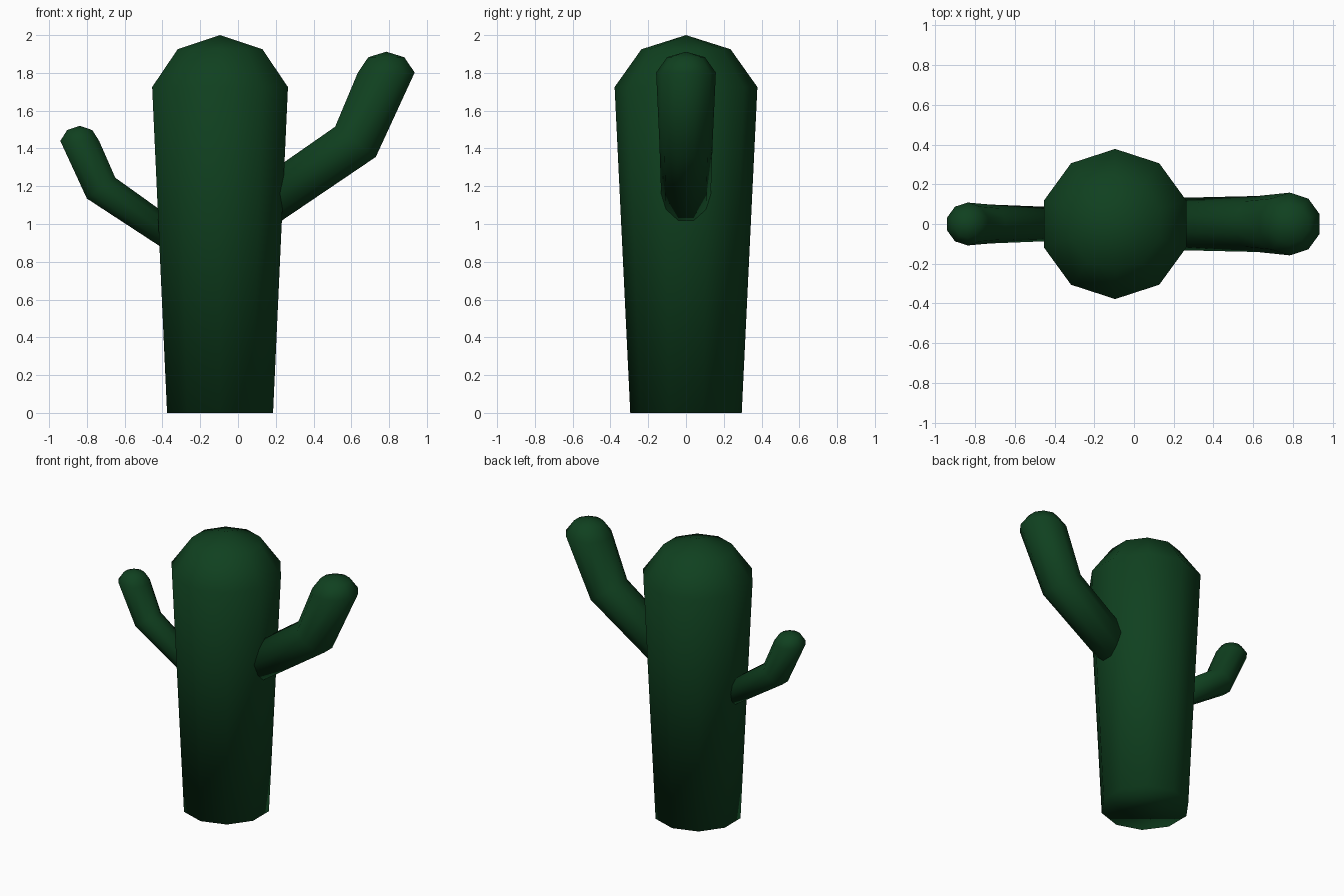
import bpy, bmesh, math
from mathutils import Vector

if "Cube" in bpy.data.objects:
    bpy.data.objects.remove(bpy.data.objects["Cube"])

SIDES = 10
green = bpy.data.materials.new("cactus_green")
green.diffuse_color = (0.005, 0.052, 0.014, 1)
green.use_nodes = True
green.node_tree.nodes["Principled BSDF"].inputs["Base Color"].default_value = green.diffuse_color


def tube(name, rings, apex):
    """Loft ten-sided rings (x, z, radius, in-plane direction) to a point."""
    bm = bmesh.new()
    loops = []
    for x, z, r, (ux, uz) in rings:
        u = Vector((ux, 0, uz)).normalized()
        loop = []
        for k in range(SIDES):
            a = math.pi / 2 + math.tau * k / SIDES
            p = Vector((x, 0, z)) + r * (math.cos(a) * u + math.sin(a) * Vector((0, 1, 0)))
            loop.append(bm.verts.new(p))
        loops.append(loop)
    tip = bm.verts.new((apex[0], 0, apex[1]))
    bm.faces.new(loops[0])
    for k in range(SIDES):
        n = (k + 1) % SIDES
        for low, high in zip(loops, loops[1:]):
            bm.faces.new((low[k], low[n], high[n], high[k]))
        bm.faces.new((loops[-1][k], loops[-1][n], tip))
    bmesh.ops.recalc_face_normals(bm, faces=bm.faces)
    for f in bm.faces:
        f.smooth = True
    mesh = bpy.data.meshes.new(name)
    bm.to_mesh(mesh)
    bm.free()
    mesh.materials.append(green)
    obj = bpy.data.objects.new(name, mesh)
    bpy.context.collection.objects.link(obj)
    return obj


FLAT = (1, 0)

# Trunk, widening upward to a faceted dome
tube("trunk", [(-0.095, 0, 0.295, FLAT), (-0.095, 1.725, 0.378, FLAT),
               (-0.095, 1.925, 0.236, FLAT)], (-0.095, 2.0))

# Large arm: root inside trunk, mitred elbow, rounded tip
tube("right_arm", [(0.10, 1.077, 0.129, (0.56, -0.83)),
                   (0.622, 1.435, 0.141, (0.215, -0.16)),
                   (0.785, 1.802, 0.158, FLAT),
                   (0.785, 1.883, 0.10, FLAT)], (0.785, 1.912))

# Small arm
tube("left_arm", [(-0.30, 0.90, 0.081, (0.56, 0.83)),
                  (-0.725, 1.19, 0.098, (0.15, 0.11)),
                  (-0.838, 1.44, 0.108, FLAT),
                  (-0.838, 1.497, 0.07, FLAT)], (-0.838, 1.52))
